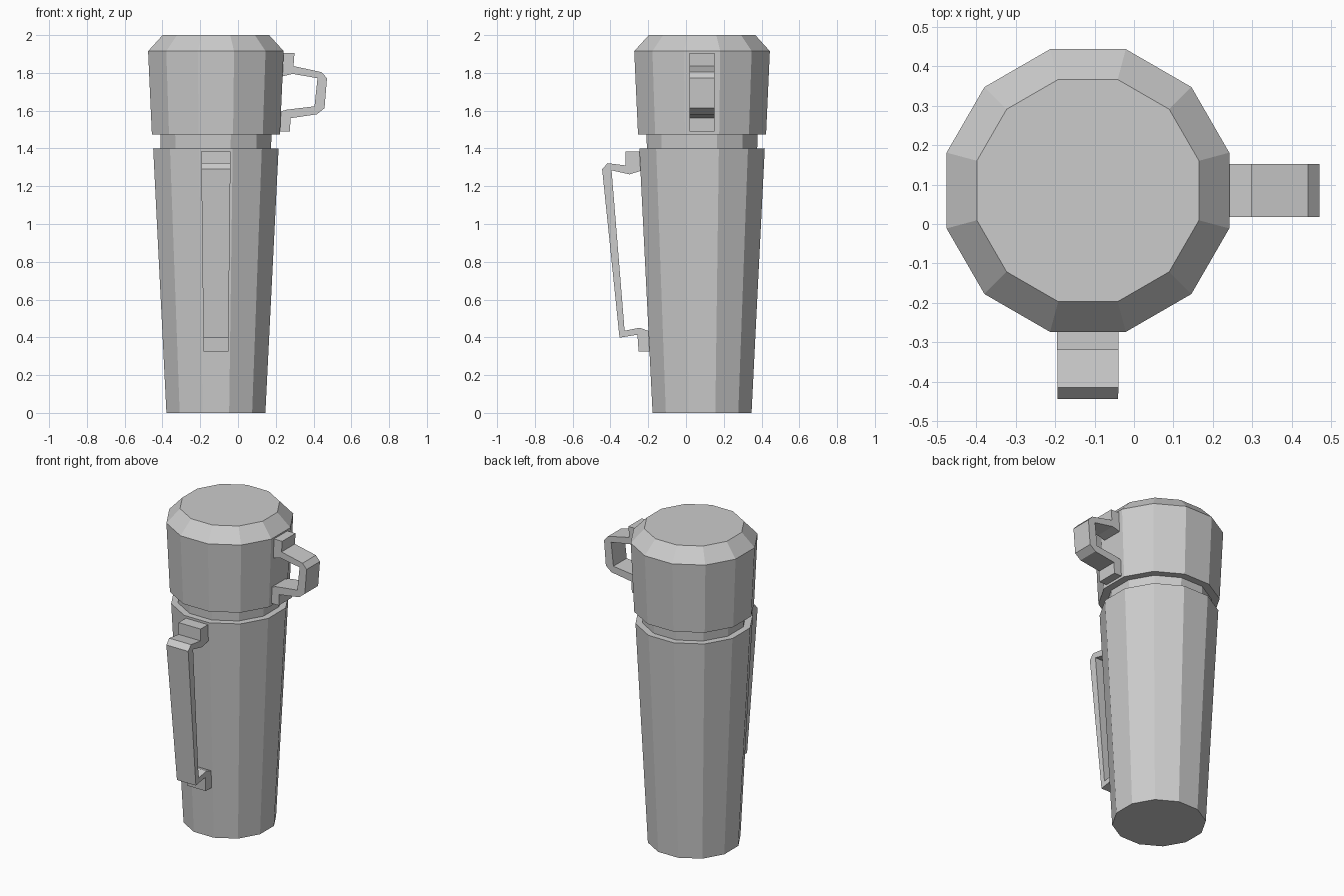
import bpy, bmesh, math

cube = bpy.data.objects.get("Cube")
if cube:
    bpy.data.objects.remove(cube, do_unlink=True)

CX, CY, SIDES = -0.117, 0.085, 12

# Single plain material
grey = bpy.data.materials.new("plain_grey")
grey.use_nodes = True
colour = (0.6, 0.6, 0.6, 1)
grey.diffuse_color = colour
grey.node_tree.nodes["Principled BSDF"].inputs["Base Color"].default_value = colour


def finish(name, bm):
    bmesh.ops.recalc_face_normals(bm, faces=bm.faces)
    mesh = bpy.data.meshes.new(name)
    bm.to_mesh(mesh)
    bm.free()
    mesh.materials.append(grey)
    obj = bpy.data.objects.new(name, mesh)
    bpy.context.collection.objects.link(obj)
    return obj


def lathe(name, profile):
    """Closed faceted solid from (flat-to-centre distance, height) pairs."""
    bm = bmesh.new()
    rings = []
    for apothem, z in profile:
        r = apothem / math.cos(math.pi / SIDES)
        angles = [math.tau * (i + 0.5) / SIDES for i in range(SIDES)]
        rings.append([bm.verts.new((CX + r * math.cos(a), CY + r * math.sin(a), z))
                      for a in angles])
    for low, high in zip(rings, rings[1:]):
        for i in range(SIDES):
            j = (i + 1) % SIDES
            bm.faces.new((low[i], low[j], high[j], high[i]))
    bm.faces.new(rings[0])
    bm.faces.new(rings[-1])
    return finish(name, bm)


def bracket(name, outline, place, half_width):
    """Extrude a bent strip outline sideways; place maps (out, side, z) to space."""
    bm = bmesh.new()
    a, b = [[bm.verts.new(place(d, s * half_width(z), z)) for d, z in outline]
            for s in (-1, 1)]
    bm.faces.new(a)
    bm.faces.new(b)
    for i in range(len(a)):
        j = (i + 1) % len(a)
        bm.faces.new((a[i], a[j], b[j], b[i]))
    return finish(name, bm)


# Tapered body with narrower neck, and the chamfered cap
lathe("body", [(0.262, 0), (0.332, 1.4), (0.292, 1.4), (0.295, 1.5)])
lathe("cap", [(0.29, 1.475), (0.339, 1.475), (0.359, 1.915), (0.282, 2.0)])

# Long clip on the front of the body
clip = [(-0.2, 1.385), (-0.32, 1.385), (-0.32, 1.31), (-0.415, 1.322),
        (-0.444, 1.29), (-0.352, 0.398), (-0.257, 0.414), (-0.251, 0.324),
        (-0.16, 0.324), (-0.16, 0.42), (-0.246, 0.451), (-0.325, 0.435),
        (-0.394, 1.284), (-0.299, 1.263), (-0.2, 1.293)]
bracket("front_clip", clip, lambda d, s, z: (CX + s, d, z),
        lambda z: 0.062 + 0.0115 * z)

# Short strap loop on the left side of the cap
loop = [(0.19, 1.905), (0.299, 1.905), (0.294, 1.836), (0.442, 1.804),
        (0.471, 1.772), (0.458, 1.613), (0.418, 1.581), (0.278, 1.56),
        (0.275, 1.49), (0.19, 1.49), (0.19, 1.585), (0.257, 1.605),
        (0.405, 1.623), (0.421, 1.772), (0.288, 1.795), (0.19, 1.77)]
bracket("strap_loop", loop, lambda d, s, z: (d, CY + s, z), lambda z: 0.067)
